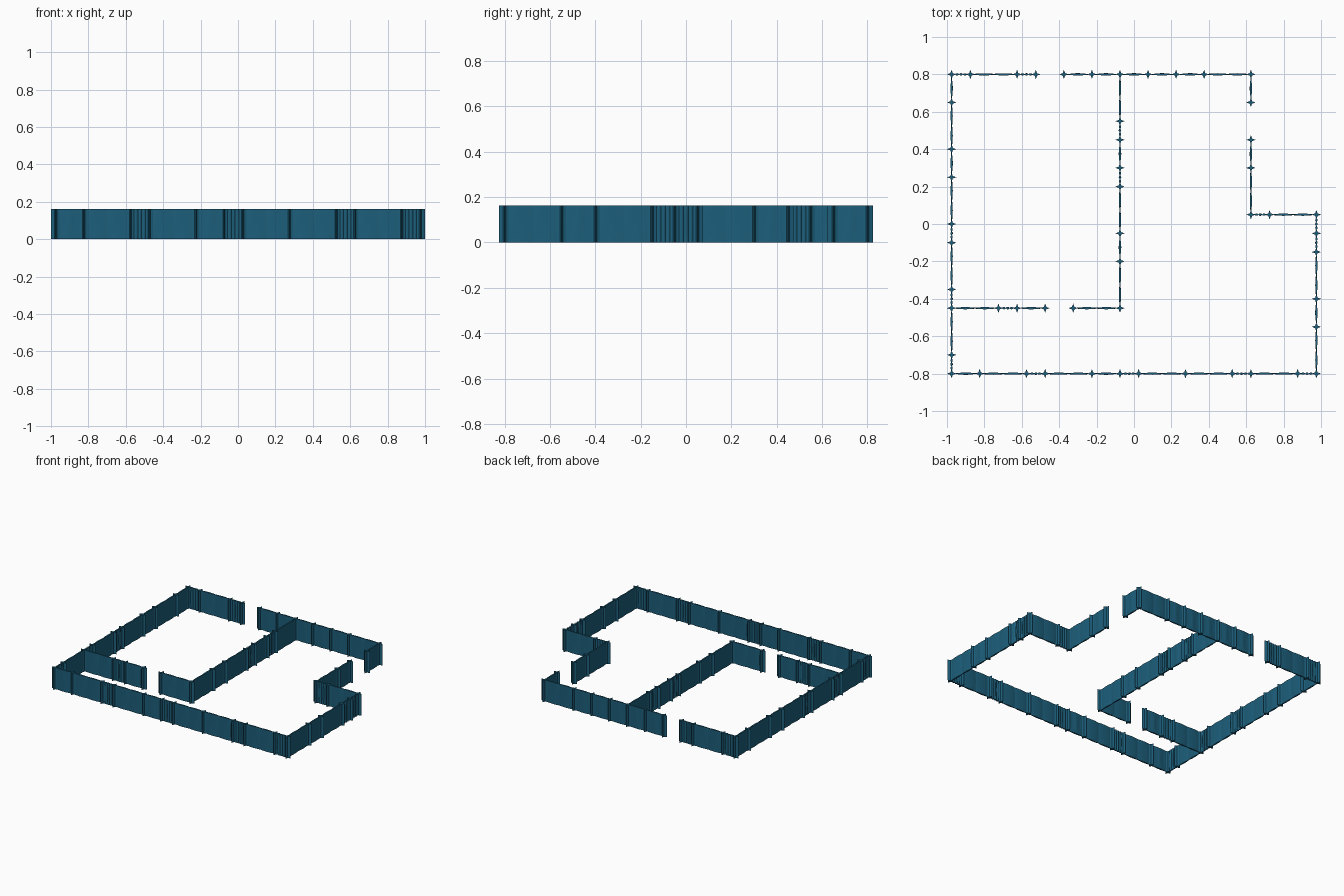
import bpy, bmesh, math

if "Cube" in bpy.data.objects:
    bpy.data.objects.remove(bpy.data.objects["Cube"])

H = 0.163          # wall height
R = 0.025          # post reach
mat = bpy.data.materials.new("deep_blue")
mat.diffuse_color = (0.012, 0.115, 0.2, 1)
mat.use_nodes = True
mat.node_tree.nodes["Principled BSDF"].inputs["Base Color"].default_value = mat.diffuse_color


def finish(bm, name):
    bmesh.ops.recalc_face_normals(bm, faces=bm.faces)
    me = bpy.data.meshes.new(name)
    bm.to_mesh(me)
    bm.free()
    me.materials.append(mat)
    ob = bpy.data.objects.new(name, me)
    bpy.context.collection.objects.link(ob)
    return ob


# Post: four-pointed star column
def post(x, y):
    bm = bmesh.new()
    ring = []
    for i in range(16):
        a = math.tau * i / 16
        r = (R, 0.0125, 0.009, 0.0125)[i % 4]
        ring.append(bm.verts.new((x + r * math.cos(a), y + r * math.sin(a), 0)))
    face = bm.faces.new(ring)
    top = bmesh.ops.extrude_face_region(bm, geom=[face])["geom"]
    bmesh.ops.translate(bm, vec=(0, 0, H),
                        verts=[v for v in top if isinstance(v, bmesh.types.BMVert)])
    finish(bm, "post")


# Panel: thin slab swelling into lens-shaped lobes, with a shallow carved relief
def panel(p, q):
    length = math.dist(p, q)
    ux, uy = (q[0] - p[0]) / length, (q[1] - p[1]) / length
    lobes = 2 if length > 0.2 else (1 if length > 0.12 else 3)
    cols, rows = 24, 6
    bm = bmesh.new()
    sides = []
    for s in (-1, 1):
        grid = []
        for i in range(cols + 1):
            t = i / cols
            d = 0.02 + t * (length - 0.04)
            lens = abs(math.sin(math.pi * t * lobes))
            line = []
            for k in range(rows + 1):
                z = k / rows
                relief = 0.001 * math.sin(math.pi * z) * math.cos(math.tau * t * 2)
                w = s * (0.0015 + 0.0045 * lens + relief)
                line.append(bm.verts.new((p[0] + ux * d - uy * w,
                                          p[1] + uy * d + ux * w, z * H)))
            grid.append(line)
        for i in range(cols):
            for k in range(rows):
                bm.faces.new((grid[i][k], grid[i + 1][k],
                              grid[i + 1][k + 1], grid[i][k + 1]))
        sides.append(grid)
    a, b = sides
    for k in (0, rows):
        for i in range(cols):
            bm.faces.new((a[i][k], a[i + 1][k], b[i + 1][k], b[i][k]))
    for i in (0, cols):
        for k in range(rows):
            bm.faces.new((a[i][k], a[i][k + 1], b[i][k + 1], b[i][k]))
    finish(bm, "wall_panel")


# Straight runs: axis, fixed coordinate, post positions along the run
runs = [
    ("x", 0.8, (-.975, -.875, -.625, -.525)),
    ("x", 0.8, (-.375, -.225, -.075, .075, .225, .375, .625)),
    ("x", -0.8, (-.975, -.825, -.575, -.475, -.225, -.075, .025,
                 .275, .525, .625, .875, .975)),
    ("y", -.975, (.8, .65, .4, .25, 0, -.1, -.35, -.45, -.7, -.8)),
    ("y", .975, (.05, -.05, -.15, -.4, -.55, -.8)),
    ("x", .05, (.625, .725, .975)),
    ("y", .625, (.8, .65)),
    ("y", .625, (.45, .3, .05)),
    ("y", -.075, (.8, .55, .45, .3, .2, -.05, -.2, -.45)),
    ("x", -.45, (-.975, -.725, -.625, -.475)),
    ("x", -.45, (-.325, -.075)),
]
placed = set()
for axis, fixed, stops in runs:
    pts = [(s, fixed) if axis == "x" else (fixed, s) for s in stops]
    for p, q in zip(pts, pts[1:]):
        panel(p, q)
    for p in pts:
        if p not in placed:
            placed.add(p)
            post(*p)
